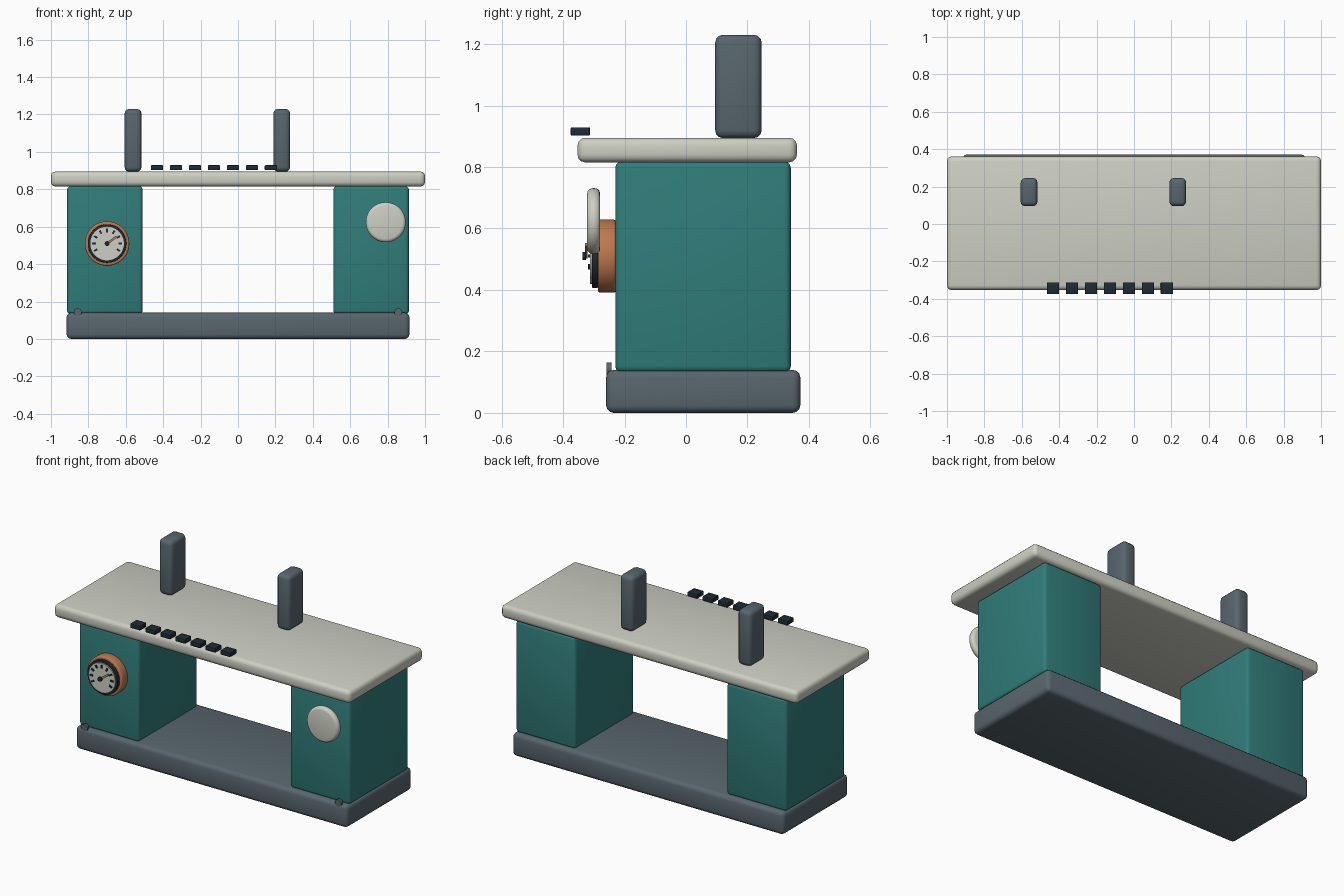
import bpy, math
from mathutils import Vector

if "Cube" in bpy.data.objects:
    bpy.data.objects.remove(bpy.data.objects["Cube"])


def srgb(r, g, b):
    def lin(c):
        c /= 255
        return c / 12.92 if c <= 0.04045 else ((c + 0.055) / 1.055) ** 2.4
    return (lin(r), lin(g), lin(b), 1)


def material(name, *rgb):
    m = bpy.data.materials.new(name)
    m.diffuse_color = srgb(*rgb)
    m.use_nodes = True
    m.node_tree.nodes["Principled BSDF"].inputs["Base Color"].default_value = m.diffuse_color
    return m


CREAM = material("cream enamel", 205, 207, 195)
TEAL = material("teal paint", 48, 125, 122)
SLATE = material("slate grey", 88, 102, 110)
COPPER = material("copper", 190, 120, 78)
DARK = material("dark navy", 31, 43, 53)


def finish(ob, name, mat, bevel=0.0, segments=3):
    ob.name = name
    ob.data.materials.append(mat)
    bpy.ops.object.transform_apply(location=False, rotation=True, scale=True)
    if bevel:
        mod = ob.modifiers.new("Rounded edges", "BEVEL")
        mod.width = bevel
        mod.segments = segments
        mod.limit_method = "ANGLE"
        mod.angle_limit = math.radians(40)
        bpy.ops.object.modifier_apply(modifier=mod.name)
    bpy.ops.object.shade_smooth_by_angle(angle=math.radians(35))
    return ob


def box(name, lo, hi, mat, bevel=0.0, segments=3, turn=0.0):
    lo, hi = Vector(lo), Vector(hi)
    bpy.ops.mesh.primitive_cube_add(size=1, location=(lo + hi) / 2, rotation=(0, turn, 0))
    ob = bpy.context.object
    ob.scale = hi - lo
    return finish(ob, name, mat, bevel, segments)


def disc(name, x, z, y0, y1, radius, mat, bevel=0.0, sides=48):
    """Cylinder lying along y, from y0 (front) to y1 (back)."""
    bpy.ops.mesh.primitive_cylinder_add(vertices=sides, radius=radius, depth=y1 - y0,
                                        location=(x, (y0 + y1) / 2, z),
                                        rotation=(math.pi / 2, 0, 0))
    return finish(bpy.context.object, name, mat, bevel)


# Main body: plinth, two pedestals and the worktop
box("base", (-0.917, -0.26, 0), (0.917, 0.372, 0.14), SLATE, 0.025)
for side, label in ((-1, "left"), (1, "right")):
    cx = side * 0.712
    box(label + "_pedestal", (cx - 0.202, -0.23, 0.132), (cx + 0.202, 0.341, 0.817), TEAL, 0.02)
    disc(label + "_base_pin", side * 0.857, 0.143, -0.258, -0.242, 0.021, SLATE, 0, 20)
box("worktop", (-1, -0.353, 0.815), (1, 0.361, 0.895), CREAM, 0.025)

# Two upright posts on the worktop
for label, cx in (("left", -0.561), ("right", 0.234)):
    box(label + "_post", (cx - 0.045, 0.095, 0.894), (cx + 0.045, 0.246, 1.23), SLATE, 0.025)

# Row of keys along the front edge
for i in range(7):
    cx = -0.433 + i * 0.1015
    box(f"key_{i + 1}", (cx - 0.033, -0.375, 0.902), (cx + 0.033, -0.312, 0.929), DARK, 0.004, 2)

# Round knob on the right
disc("round_knob", 0.79, 0.624, -0.322, -0.279, 0.107, CREAM, 0.018)

# Gauge: housing, dark ring, dial face, tick marks, needle, hub
GX, GZ = -0.70, 0.51
disc("gauge_housing", GX, GZ, -0.287, -0.228, 0.119, COPPER, 0.008)
disc("gauge_ring", GX, GZ, -0.306, -0.285, 0.103, DARK, 0.003)
disc("gauge_face", GX, GZ, -0.313, -0.304, 0.09, CREAM)
for i in range(9):
    a = math.radians(-30 + 30 * i)
    x, z = GX + 0.07 * math.cos(a), GZ + 0.07 * math.sin(a)
    box(f"gauge_tick_{i + 1}", (x - 0.010, -0.319, z - 0.005), (x + 0.010, -0.312, z + 0.005),
        DARK, turn=-a)
a = math.radians(36)
x, z = GX + 0.03 * math.cos(a), GZ + 0.03 * math.sin(a)
box("gauge_needle", (x - 0.034, -0.328, z - 0.006), (x + 0.034, -0.321, z + 0.006), COPPER, turn=-a)
disc("gauge_hub", GX, GZ, -0.337, -0.325, 0.013, DARK, 0, 20)
